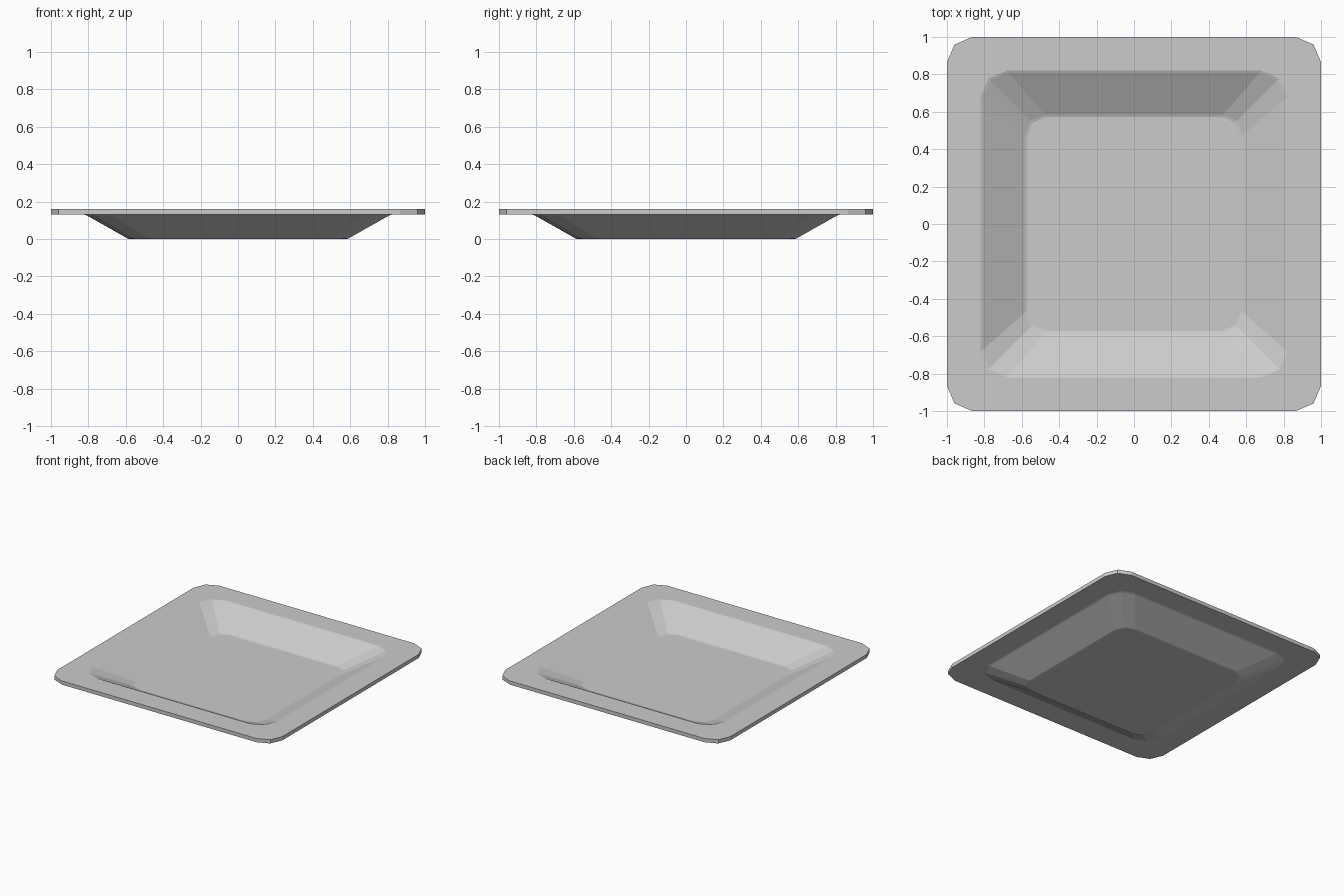
import bpy, bmesh

if "Cube" in bpy.data.objects:
    bpy.data.objects.remove(bpy.data.objects["Cube"])

# Cross-section from the inner floor, over the rim, to the underside:
# (half width, corner cut, height)
PROFILE = [
    (0.573, 0.105, 0.030), (0.585, 0.108, 0.034),   # floor edge, softened
    (0.808, 0.137, 0.155), (0.820, 0.140, 0.160),   # top of sloped wall
    (1.000, 0.135, 0.160), (1.000, 0.135, 0.130),   # rim edge
    (0.820, 0.140, 0.130), (0.808, 0.137, 0.126),   # underside of wall
    (0.590, 0.108, 0.003), (0.578, 0.105, 0.000),   # base edge
]


def ring(bm, h, cut, z):
    """Square ring of vertices with two-segment rounded corners."""
    mid = h - cut * 0.3
    corner = [(h, h - cut), (mid, mid), (h - cut, h)]
    verts = []
    for _ in range(4):
        verts += [bm.verts.new((x, y, z)) for x, y in corner]
        corner = [(-y, x) for x, y in corner]
    return verts


# Square plate
bm = bmesh.new()
rings = [ring(bm, *p) for p in PROFILE]
for a, b in zip(rings, rings[1:]):
    n = len(a)
    for i in range(n):
        j = (i + 1) % n
        bm.faces.new((a[i], b[i], b[j], a[j]))
bm.faces.new(rings[0])
bm.faces.new(rings[-1][::-1])
bmesh.ops.recalc_face_normals(bm, faces=bm.faces)

mesh = bpy.data.meshes.new("square_plate")
bm.to_mesh(mesh)
bm.free()
plate = bpy.data.objects.new("square_plate", mesh)
bpy.context.collection.objects.link(plate)
